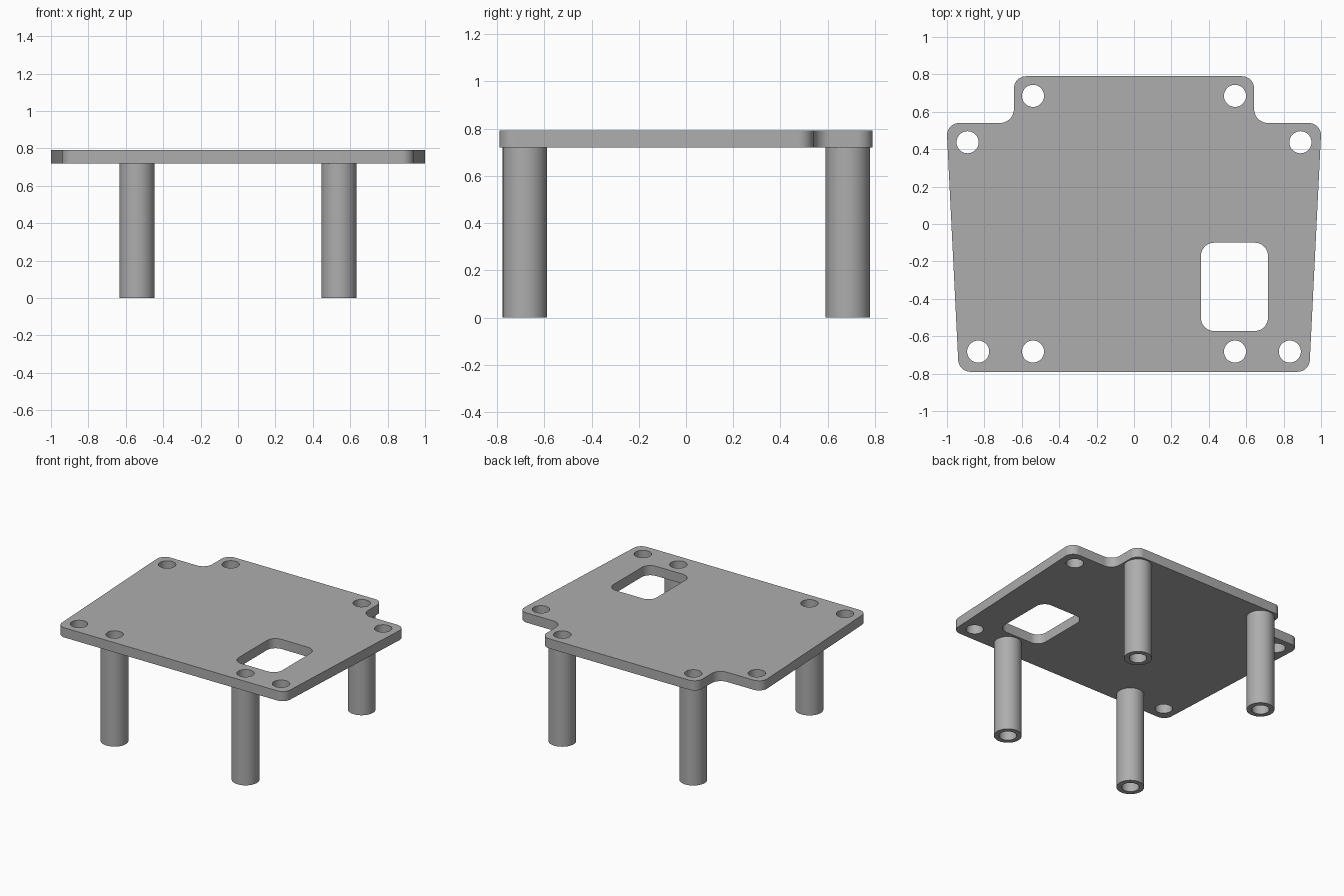
import bpy, bmesh
from math import cos, sin, tau
from mathutils import Vector

if "Cube" in bpy.data.objects:
    bpy.data.objects.remove(bpy.data.objects["Cube"], do_unlink=True)

PLATE_BOTTOM, PLATE_TOP = 0.72, 0.792
HOLE_R, LEG_R = 0.059, 0.094
LEG_X, BACK_Y, FRONT_Y = 0.54, 0.685, -0.682

grey = bpy.data.materials.new("plain grey")
grey.use_nodes = True
COLOUR = (0.42, 0.42, 0.42, 1)
grey.diffuse_color = COLOUR
grey.node_tree.nodes["Principled BSDF"].inputs["Base Color"].default_value = COLOUR


def circle(x, y, r, n=48):
    return [Vector((x + r * cos(tau * i / n), y + r * sin(tau * i / n))) for i in range(n)]


def rounded(corners, steps=10):
    """Closed outline from (x, y, radius) corners, each replaced by an arc."""
    out = []
    for i, (x, y, r) in enumerate(corners):
        p = Vector((x, y))
        a = (Vector(corners[i - 1][:2]) - p).normalized()
        b = (Vector(corners[(i + 1) % len(corners)][:2]) - p).normalized()
        half = a.angle(b) / 2
        centre = p + (a + b).normalized() * r / sin(half)
        start = p + a * r * cos(half) / sin(half) - centre
        end = p + b * r * cos(half) / sin(half) - centre
        sweep = start.angle(end)
        for k in range(steps + 1):
            t = k / steps
            out.append(centre + (start * sin((1 - t) * sweep) + end * sin(t * sweep)) / sin(sweep))
    return out


def extruded(name, loops, z0, z1):
    """Solid from an outer loop and hole loops, between two heights."""
    bm = bmesh.new()
    edges = []
    for loop in loops:
        verts = [bm.verts.new((p.x, p.y, z0)) for p in loop]
        edges += [bm.edges.new((verts[i - 1], verts[i])) for i in range(len(verts))]
    bmesh.ops.triangle_fill(bm, use_beauty=True, edges=edges, normal=(0, 0, 1))
    top = bmesh.ops.extrude_face_region(bm, geom=bm.faces[:], use_keep_orig=True)["geom"]
    bmesh.ops.translate(bm, vec=(0, 0, z1 - z0),
                        verts=[g for g in top if isinstance(g, bmesh.types.BMVert)])
    bmesh.ops.recalc_face_normals(bm, faces=bm.faces[:])
    mesh = bpy.data.meshes.new(name)
    bm.to_mesh(mesh)
    bm.free()
    mesh.materials.append(grey)
    obj = bpy.data.objects.new(name, mesh)
    bpy.context.collection.objects.link(obj)
    bpy.ops.object.select_all(action="DESELECT")
    obj.select_set(True)
    bpy.context.view_layer.objects.active = obj
    bpy.ops.object.shade_smooth_by_angle(angle=0.6)
    return obj


# Plate: tapered outline with notched back corners
half_outline = [(0.937, -0.79, 0.065), (1.003, 0.54, 0.065),
                (0.642, 0.54, 0.075), (0.642, 0.79, 0.065)]
outline = half_outline + [(-x, y, r) for x, y, r in reversed(half_outline)]

# Bolt holes, mirrored left and right, and the rectangular window
half_holes = [(LEG_X, BACK_Y), (0.89, 0.437), (0.833, FRONT_Y), (LEG_X, FRONT_Y)]
holes = [circle(side * x, y, HOLE_R) for x, y in half_holes for side in (1, -1)]
window = rounded([(x, y, 0.07) for x, y in
                  [(0.358, -0.572), (0.716, -0.572), (0.716, -0.1), (0.358, -0.1)]])
extruded("plate", [rounded(outline), window] + holes, PLATE_BOTTOM, PLATE_TOP)

# Hollow standoff legs
for depth, y in (("front", FRONT_Y), ("back", BACK_Y)):
    for side, x in (("left", LEG_X), ("right", -LEG_X)):
        extruded(f"{depth}_{side}_leg", [circle(x, y, LEG_R), circle(x, y, HOLE_R)],
                 0, PLATE_BOTTOM)
